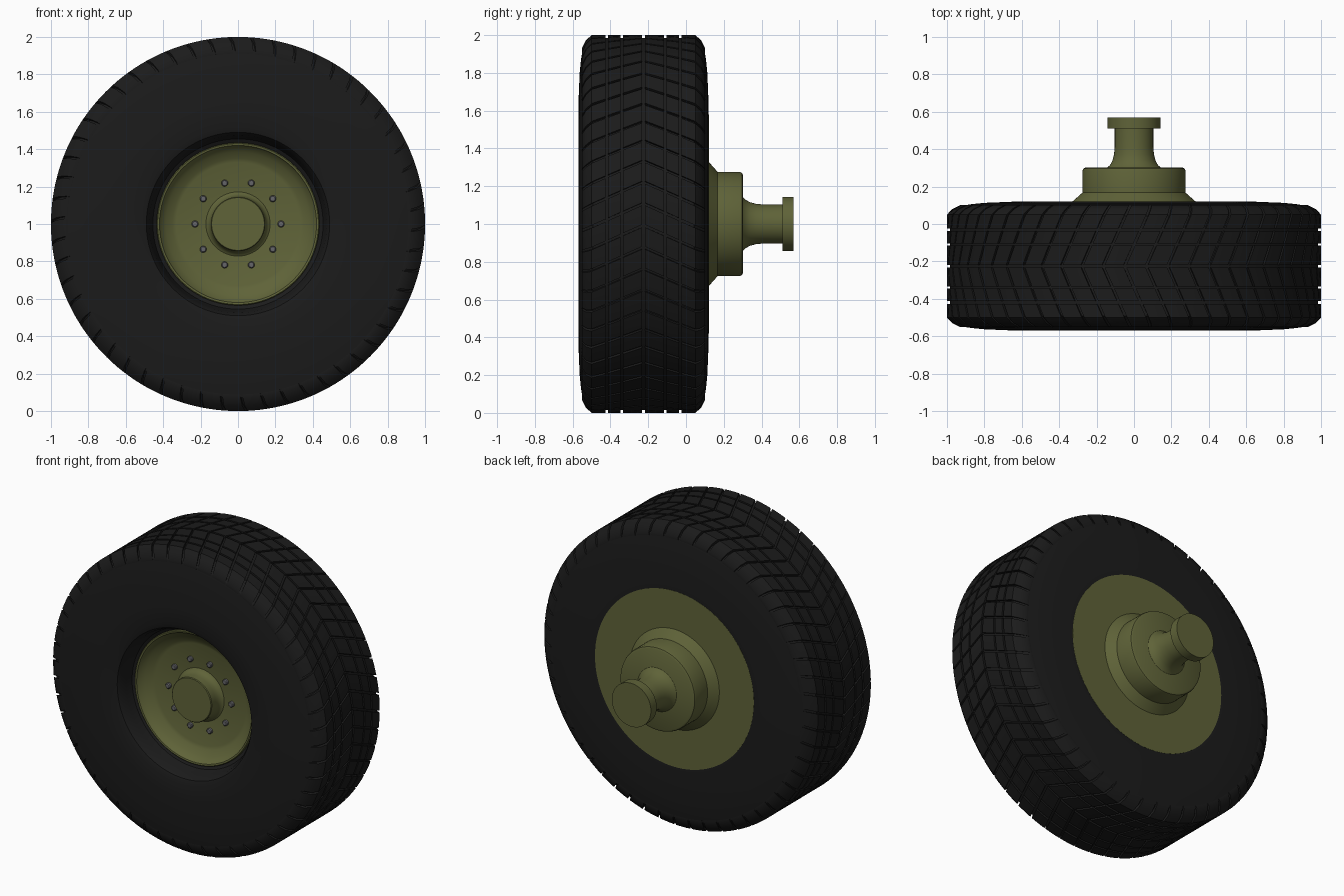
import bpy, bmesh
from math import sin, cos, pi, radians

if "Cube" in bpy.data.objects:
    bpy.data.objects.remove(bpy.data.objects["Cube"])

MID = -0.225      # tyre centre plane
AXIS_Z = 1.0      # axle height


def material(name, rgb):
    m = bpy.data.materials.new(name)
    m.diffuse_color = (*rgb, 1)
    m.use_nodes = True
    m.node_tree.nodes["Principled BSDF"].inputs["Base Color"].default_value = m.diffuse_color
    return m


RUBBER = material("rubber", (0.011, 0.011, 0.011))
OLIVE = material("olive_paint", (0.115, 0.125, 0.04))
STEEL = material("steel", (0.13, 0.13, 0.14))


def finish(bm, name, mat, angle=30):
    bmesh.ops.recalc_face_normals(bm, faces=bm.faces)
    mesh = bpy.data.meshes.new(name)
    bm.to_mesh(mesh)
    bm.free()
    mesh.materials.append(mat)
    mesh.shade_smooth()
    mesh.set_sharp_from_angle(angle=radians(angle))
    ob = bpy.data.objects.new(name, mesh)
    bpy.context.collection.objects.link(ob)
    return ob


def ring_point(r, y, a):
    return (r * cos(a), y, AXIS_Z + r * sin(a))


def lathe(name, profile, mat, steps=128, closed=False, centre=(0, 0)):
    """Revolve (radius, y) points around the axle."""
    bm = bmesh.new()
    rings = []
    for i in range(steps):
        a = 2 * pi * i / steps
        ring = []
        for r, y in profile:
            x, yy, z = ring_point(r, y, a)
            ring.append(bm.verts.new((x + centre[0], yy, z + centre[1])))
        rings.append(ring)
    n = len(profile)
    for i in range(steps):
        p, q = rings[i], rings[(i + 1) % steps]
        for j in range(n if closed else n - 1):
            k = (j + 1) % n
            bm.faces.new((p[j], p[k], q[k], q[j]))
    bmesh.ops.remove_doubles(bm, verts=bm.verts, dist=1e-5)
    return finish(bm, name, mat)


# Tyre body: half profile as (radius, distance from centre plane), mirrored
side = [(0.52, 0.345), (0.63, 0.345), (0.80, 0.338), (0.87, 0.331),
        (0.925, 0.322), (0.985, 0.268)]
front = [(r, MID - d) for r, d in side]
back = [(r, MID + d) for r, d in reversed(side)]
bead = [(0.43, -0.44), (0.455, -0.455), (0.468, -0.50), (0.475, -0.535), (0.49, -0.56)]
lathe("tyre_body", bead + front + back + [(0.43, 0.11)], RUBBER, 162, closed=True)

# Tread blocks: six rows of chevron blocks with grooves between them
PITCHES, SLOPE, GAP, CUTS = 54, 0.45, 0.014, 3
half_rows = [
    [(0.007, 1.0), (0.109, 1.0)],
    [(0.121, 1.0), (0.188, 1.0)],
    [(0.202, 1.0), (0.275, 1.0), (0.305, 0.972), (0.326, 0.93)],
]
bm = bmesh.new()
for sgn in (-1, 1):
    for row in half_rows:
        for k in range(PITCHES):
            start, width = 2 * pi * k / PITCHES, 2 * pi / PITCHES - GAP
            grid = [[bm.verts.new(ring_point(r, MID + sgn * d,
                                             start + width * c / CUTS - SLOPE * d))
                     for c in range(CUTS + 1)] for d, r in row]
            for a, b in zip(grid, grid[1:]):
                for c in range(CUTS):
                    bm.faces.new((a[c], a[c + 1], b[c + 1], b[c]))
edges = [e for e in bm.edges if e.is_boundary]
new = bmesh.ops.extrude_edge_only(bm, edges=edges)["geom"]
for v in new:
    if isinstance(v, bmesh.types.BMVert):
        v.co.x *= 0.98
        v.co.z = AXIS_Z + (v.co.z - AXIS_Z) * 0.98
finish(bm, "tread_blocks", RUBBER, 40)

# Front rim: lip, sloping dish and flat bolt disc
lathe("front_rim", [(0.435, -0.42), (0.435, -0.455), (0.43, -0.459), (0.42, -0.457),
                    (0.415, -0.445), (0.385, -0.42), (0.35, -0.398), (0.33, -0.39),
                    (0.0, -0.39)], OLIVE)

# Front hub with a filleted base
lathe("front_hub", [(0.175, -0.388), (0.165, -0.394), (0.155, -0.404), (0.148, -0.42),
                    (0.145, -0.44), (0.145, -0.48), (0.141, -0.485), (0, -0.485)], OLIVE, 96)

# Ten wheel bolts
for i in range(10):
    a = 2 * pi * i / 10
    lathe(f"wheel_bolt_{i + 1}", [(0.018, -0.385), (0.018, -0.403), (0.013, -0.408), (0, -0.409)],
          STEEL, 16, centre=(0.23 * cos(a), 0.23 * sin(a)))

# Back plate closing the inner side of the wheel
lathe("back_plate", [(0.58, 0.10), (0.58, 0.121), (0, 0.121)], OLIVE)

# Brake drum
lathe("brake_drum", [(0.335, 0.115), (0.275, 0.168), (0.275, 0.285), (0.271, 0.296),
                     (0.26, 0.302), (0, 0.302)], OLIVE, 96)

# Axle stub with flared root and end flange
lathe("axle_stub", [(0.145, 0.30), (0.128, 0.315), (0.115, 0.34), (0.107, 0.37),
                    (0.103, 0.41), (0.103, 0.51), (0.143, 0.51), (0.143, 0.57), (0, 0.57)],
      OLIVE, 64)
